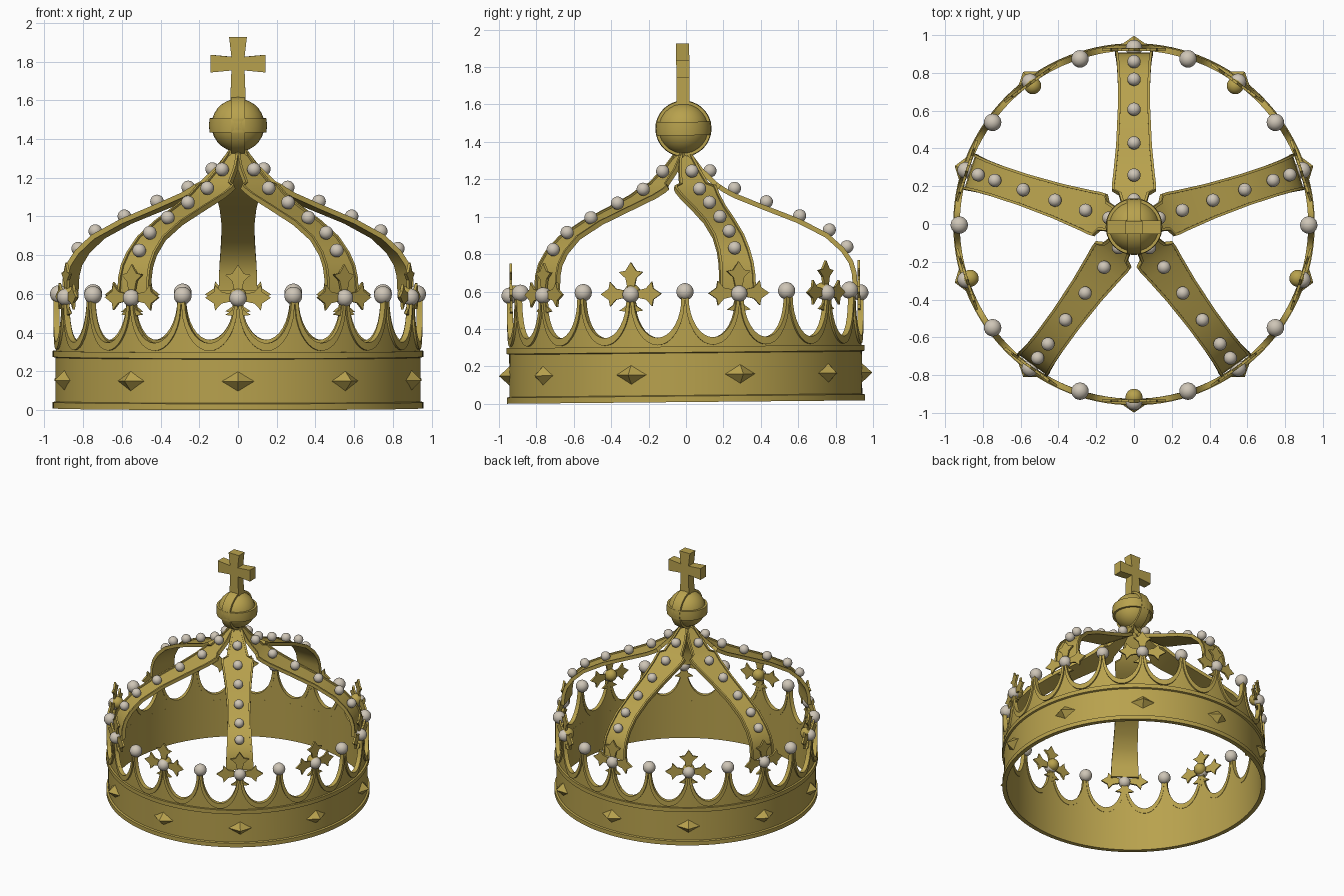
import bpy, bmesh
from math import sin, cos, pi, radians, sqrt
from mathutils import Matrix, Vector

if "Cube" in bpy.data.objects:
    bpy.data.objects.remove(bpy.data.objects["Cube"])


def material(name, color, rough):
    m = bpy.data.materials.new(name)
    m.use_nodes = True
    m.diffuse_color = color
    bsdf = m.node_tree.nodes["Principled BSDF"]
    bsdf.inputs["Base Color"].default_value = color
    bsdf.inputs["Roughness"].default_value = rough
    return m


GOLD = material("gold", (0.48, 0.36, 0.075, 1), 0.4)
PEARL = material("pearl", (0.62, 0.56, 0.47, 1), 0.4)

# The whole crown leans very slightly towards the front
LEAN = Matrix.Translation((0, 0, 0.009)) @ Matrix.Rotation(0.0095, 4, 'X')


def finish(name, bm, mat, matrix=Matrix(), smooth=True):
    bmesh.ops.recalc_face_normals(bm, faces=bm.faces)
    bm.transform(LEAN @ matrix)
    me = bpy.data.meshes.new(name)
    bm.to_mesh(me)
    bm.free()
    me.materials.append(mat)
    ob = bpy.data.objects.new(name, me)
    bpy.context.collection.objects.link(ob)
    if smooth:
        bpy.ops.object.select_all(action='DESELECT')
        ob.select_set(True)
        bpy.context.view_layer.objects.active = ob
        bpy.ops.object.shade_smooth_by_angle(angle=radians(35))
    return ob


def skin(bm, rows, closed):
    """Bridge a list of closed cross-sections; cap the ends when open."""
    vs = [[bm.verts.new(p) for p in row] for row in rows]
    n = len(vs[0])
    for i in range(len(vs) if closed else len(vs) - 1):
        a, b = vs[i], vs[(i + 1) % len(vs)]
        for j in range(n):
            bm.faces.new((a[j], a[(j + 1) % n], b[(j + 1) % n], b[j]))
    if not closed:
        bm.faces.new(vs[0])
        bm.faces.new(vs[-1])


def lathe(name, profile, matrix=Matrix(), steps=120):
    bm = bmesh.new()
    angles = [2 * pi * i / steps for i in range(steps)]
    skin(bm, [[(r * cos(a), r * sin(a), z) for r, z in profile] for a in angles], True)
    return finish(name, bm, GOLD, matrix)


def ball(name, center, radius, mat):
    bm = bmesh.new()
    bmesh.ops.create_uvsphere(bm, u_segments=24, v_segments=14, radius=radius)
    return finish(name, bm, mat, Matrix.Translation(center))


def plate(name, outline, depth, matrix):
    """Flat outline in the local y-z plane, thickened along local x."""
    bm = bmesh.new()
    skin(bm, [[(x, u, v) for u, v in outline] for x in (-depth / 2, depth / 2)], False)
    return finish(name, bm, GOLD, matrix, smooth=False)


def turn(angle):
    return Matrix.Rotation(radians(angle), 4, 'Z')


# Base band with a rim at the top and bottom
lathe("base_band", [(.925, 0), (.957, 0), (.957, .032), (.943, .036), (.943, .262),
                    (.957, .266), (.957, .297), (.925, .297)])

# Scalloped wall: twenty hollows between twenty points
POINTS, TIP, CUT = 20, 0.56, 0.87


def hollow(t):
    return TIP - 0.215 * sqrt(max(0, 1 - (t / CUT) ** 2))


def hollow_border(t):
    return TIP - 0.255 * sqrt(max(0, 1 - t * t))


def scalloped_ring(name, low, high, r0, r1):
    ts = [CUT * sin(pi * (i / 16 - 0.5)) for i in range(17)] + [0.94, 1.0, 1.06]
    rows = []
    for k in range(POINTS):
        for t in ts:
            a = (k + 0.5 + t / 2) * 2 * pi / POINTS
            s = t if t <= 1 else t - 2
            z0, z1 = min(low(s), high(s) - 0.002), high(s)
            rows.append([(r * cos(a), r * sin(a), z)
                         for r, z in ((r0, z0), (r1, z0), (r1, z1), (r0, z1))])
    bm = bmesh.new()
    skin(bm, rows, True)
    finish(name, bm, GOLD)


scalloped_ring("scalloped_wall", lambda t: 0.29, hollow, .925, .941)
scalloped_ring("scallop_border", hollow_border, hollow, .922, .953)

# Three-pointed leaf arms arranged as a cross
leaf = [(.016, .02), (.03, .085), (.066, .118), (.03, .125), (0, .17),
        (-.03, .125), (-.066, .118), (-.03, .085), (-.016, .02)]
leaf_cross = []
for q in range(4):
    c, s = round(cos(q * pi / 2)), round(sin(q * pi / 2))
    arm = [(u, v * (0.75 if q == 2 else 1)) for u, v in leaf]
    leaf_cross += [(u * c - v * s, u * s + v * c) for u, v in arm]

ARCHES = [90 + 72 * k for k in range(5)]

for k in range(10):
    # Pearl on each plain point
    a = 36 * k
    ball("point_pearl", turn(a) @ Vector((.925, 0, .59)), .046, PEARL)

    # Leaf cross with its pearl on the points between
    a = 18 + 36 * k
    plate("leaf_cross", leaf_cross, .014, turn(a) @ Matrix.Translation((.93, 0, .58)))
    ball("cross_pearl", turn(a) @ Vector((.937, 0, .577)), .044, PEARL)
    if a % 360 not in [b % 360 for b in ARCHES]:
        ball("cross_back_boss", turn(a) @ Vector((.912, 0, .588)), .045, GOLD)

    # Pyramid stud on the band
    bm = bmesh.new()
    rim = [bm.verts.new(p) for p in ((.935, -.09, .148), (.935, 0, .09),
                                     (.935, .09, .148), (.935, 0, .206))]
    tip = bm.verts.new((.998, 0, .148))
    bm.faces.new(rim)
    for i in range(4):
        bm.faces.new((rim[i], rim[(i + 1) % 4], tip))
    finish("band_stud", bm, GOLD, turn(a), smooth=False)

# Arches: (radius, height, half width) along the middle
path = [(.91, .60, .1), (.905, .68, .098), (.888, .74, .095), (.845, .805, .09),
        (.76, .883, .086), (.61, .962, .086), (.42, 1.038, .095), (.27, 1.1, .11),
        (.215, 1.13, .117), (.19, 1.147, .117), (.17, 1.162, .08),
        (.09, 1.24, .058), (.02, 1.335, .03)]
pearls = [(.868, .822), (.775, .913), (.617, .99), (.44, 1.067), (.27, 1.14), (.14, 1.235)]


def arch_rows():
    rows = []
    for i, (r, z, w) in enumerate(path):
        p, q = path[max(i - 1, 0)], path[min(i + 1, len(path) - 1)]
        d = Vector((q[0] - p[0], 0, q[1] - p[1])).normalized()
        out = Vector((d.z, 0, -d.x))
        lip = w - 0.014
        section = [(-w, -.012), (w, -.012), (w, .014), (lip, .014),
                   (lip, .004), (-lip, .004), (-lip, .014), (-w, .014)]
        rows.append([Vector((r, u, z)) + out * n for u, n in section])
    return rows


for a in ARCHES:
    bm = bmesh.new()
    skin(bm, arch_rows(), False)
    finish("arch", bm, GOLD, turn(a))
    for r, z in pearls:
        ball("arch_pearl", turn(a) @ Vector((r, 0, z)), .035, PEARL)

# Orb with an equator band and an upright band
ORB = 1.462
ball("orb", (0, 0, ORB), .137, GOLD)
band = [(.125, -.036), (.147, -.036), (.15, 0), (.147, .036), (.125, .036)]
center = Matrix.Translation((0, 0, ORB))
lathe("orb_equator_band", band, center, 48)
lathe("orb_upright_band", band, center @ Matrix.Rotation(pi / 2, 4, 'Y'), 48)

# Flared cross on top
half = [(.04, 1.59), (.034, 1.745), (.142, 1.735), (.142, 1.826), (.034, 1.816), (.046, 1.918)]
finial = half + [(-u, v) for u, v in reversed(half)]
plate("top_cross", finial, .07, turn(90))
